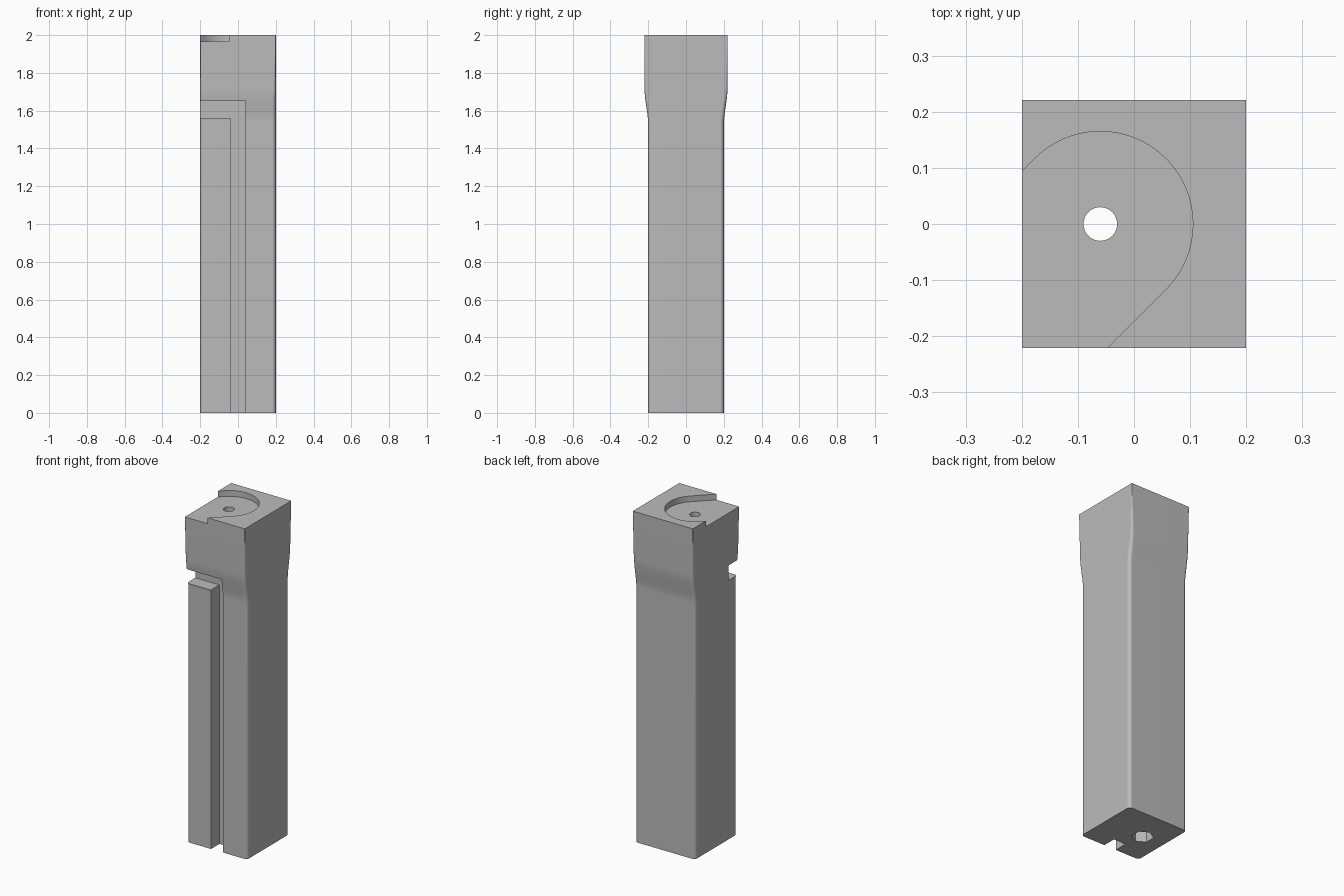
import bpy
import bmesh
from math import cos, sin, pi, radians

default = bpy.data.objects.get("Cube")
if default:
    bpy.data.objects.remove(default, do_unlink=True)

grey = bpy.data.materials.new("plain grey")
grey.use_nodes = True
colour = (0.5, 0.5, 0.5, 1)
grey.diffuse_color = colour
grey.node_tree.nodes["Principled BSDF"].inputs["Base Color"].default_value = colour


def loft(name, rings):
    """Join equal-length rings of points into a closed solid."""
    bm = bmesh.new()
    loops = [[bm.verts.new(p) for p in ring] for ring in rings]
    count = len(loops[0])
    for low, high in zip(loops, loops[1:]):
        for i in range(count):
            j = (i + 1) % count
            bm.faces.new((low[i], low[j], high[j], high[i]))
    bm.faces.new(loops[0])
    bm.faces.new(loops[-1])
    bmesh.ops.recalc_face_normals(bm, faces=bm.faces)
    mesh = bpy.data.meshes.new(name)
    bm.to_mesh(mesh)
    bm.free()
    mesh.materials.append(grey)
    obj = bpy.data.objects.new(name, mesh)
    bpy.context.collection.objects.link(obj)
    return obj


def prism(name, outline, lo, hi, along_y=False):
    """Extrude a 2D outline along z, or along y for an x-z outline."""
    place = (lambda a, b, h: (a, h, b)) if along_y else (lambda a, b, h: (a, b, h))
    return loft(name, [[place(a, b, h) for a, b in outline] for h in (lo, hi)])


def arc(cx, cy, r, start, end, steps):
    return [(cx + r * cos(start + (end - start) * i / steps),
             cy + r * sin(start + (end - start) * i / steps)) for i in range(steps + 1)]


def rounded_section(half_x, half_y, r, z):
    points = []
    for k, (sx, sy) in enumerate(((1, 1), (-1, 1), (-1, -1), (1, -1))):
        points += arc(sx * (half_x - r), sy * (half_y - r), r, k * pi / 2, (k + 1) * pi / 2, 5)
    return [(x, y, z) for x, y in points]


# Post: rounded square column flaring front and back into a sharper head
sections = [(0, 0.2, 0.02), (1.54, 0.2, 0.02), (1.58, 0.204, 0.02), (1.62, 0.21, 0.019),
            (1.67, 0.217, 0.017), (1.72, 0.221, 0.015), (2, 0.221, 0.001)]
post = loft("post", [rounded_section(0.2, hy, r, z) for z, hy, r in sections])

bore_x = -0.06

# L-shaped groove in the front, leaving a raised strip beside it
groove = prism("groove_cutter",
               [(-0.04, -0.1), (0.04, -0.1), (0.04, 1.65), (-0.3, 1.65), (-0.3, 1.56), (-0.04, 1.56)],
               -0.4, -0.12, along_y=True)

# Round recess in the top, running out diagonally over the front corner
recess_outline = arc(bore_x, 0, 0.165, -pi / 4, 3 * pi / 4, 32)
recess_outline += [(x - 0.4, y - 0.4) for x, y in (recess_outline[-1], recess_outline[0])]
recess = prism("recess_cutter", recess_outline, 1.965, 2.1)

# Through bore with a hexagonal socket underneath
bore = prism("bore_cutter", arc(bore_x, 0, 0.03, 0, 2 * pi, 32)[:-1], -0.1, 2.1)
socket = prism("socket_cutter", arc(bore_x, 0, 0.06, pi / 6, pi / 6 + 2 * pi, 6)[:-1], -0.1, 0.15)

bpy.ops.object.select_all(action="DESELECT")
post.select_set(True)
bpy.context.view_layer.objects.active = post
for cutter in (groove, recess, bore, socket):
    cutter.hide_render = True
    cut = post.modifiers.new("cut", "BOOLEAN")
    cut.operation = "DIFFERENCE"
    cut.solver = "EXACT"
    cut.object = cutter
    bpy.ops.object.modifier_apply(modifier=cut.name)
    bpy.data.objects.remove(cutter, do_unlink=True)

bpy.ops.object.shade_smooth_by_angle(angle=radians(30))
weighted = post.modifiers.new("weighted normals", "WEIGHTED_NORMAL")
weighted.keep_sharp = True
